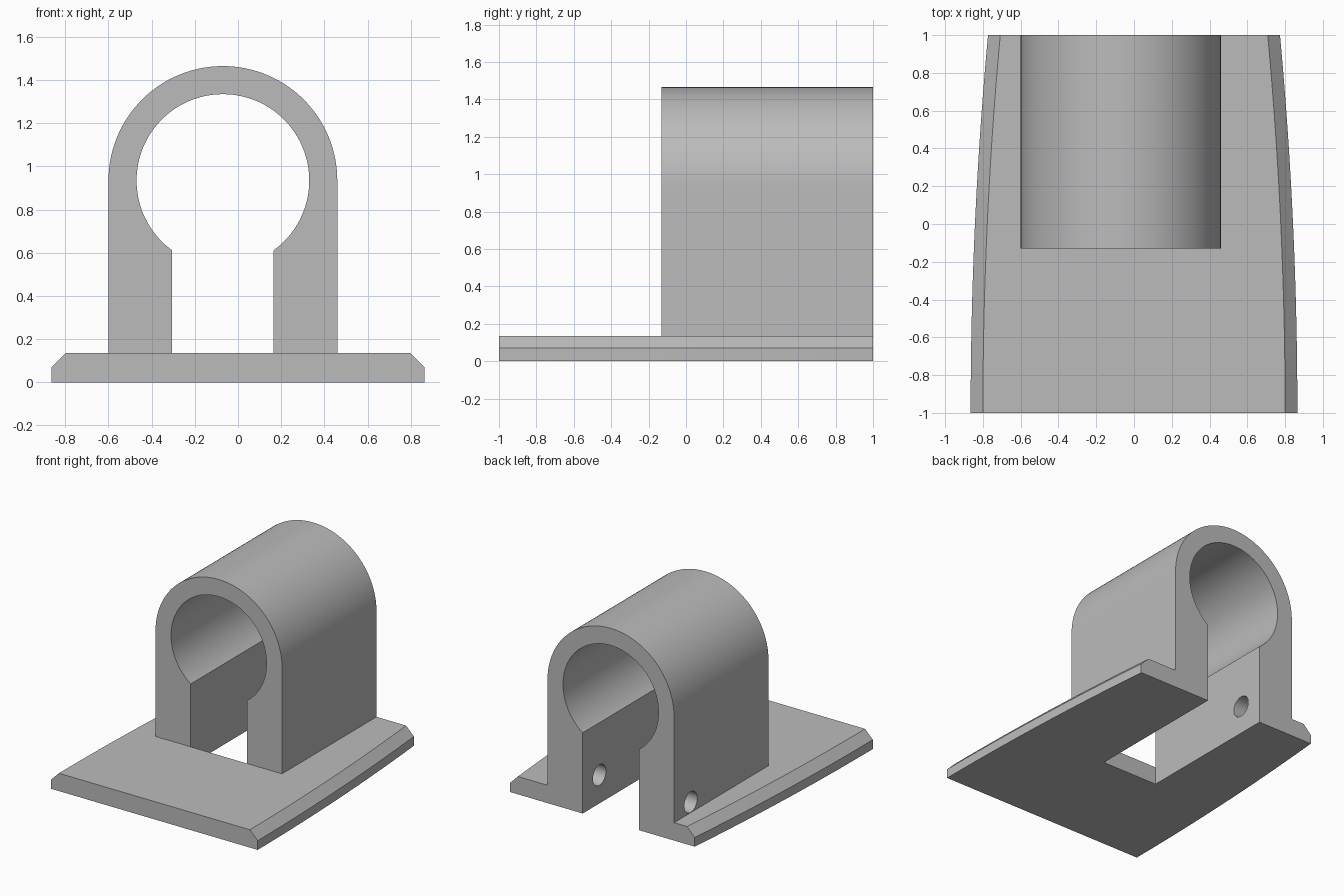
import bpy, bmesh, math

cube = bpy.data.objects.get("Cube")
if cube:
    bpy.data.objects.remove(cube, do_unlink=True)

CX, CZ = -0.07, 0.935            # bore centre
OUTER, BORE = 0.53, 0.40         # clamp and bore radii
FRONT, BACK = -0.13, 1.0         # clamp extent along y
SLOT = 0.235                     # half width of the slot
BASE_H, EDGE_H, CHAMFER = 0.135, 0.07, 0.065

grey = bpy.data.materials.new("plain grey")
grey.use_nodes = True
colour = (0.5, 0.5, 0.5, 1)
grey.diffuse_color = colour
grey.node_tree.nodes["Principled BSDF"].inputs["Base Color"].default_value = colour


def loft(name, sections):
    """Solid through matching closed cross-sections."""
    bm = bmesh.new()
    rings = [[bm.verts.new(p) for p in s] for s in sections]
    n = len(rings[0])
    for a, b in zip(rings, rings[1:]):
        for i in range(n):
            j = (i + 1) % n
            bm.faces.new((a[i], a[j], b[j], b[i]))
    bm.faces.new(rings[0])
    bm.faces.new(rings[-1])
    bmesh.ops.recalc_face_normals(bm, faces=bm.faces)
    mesh = bpy.data.meshes.new(name)
    bm.to_mesh(mesh)
    bm.free()
    mesh.materials.append(grey)
    obj = bpy.data.objects.new(name, mesh)
    bpy.context.collection.objects.link(obj)
    return obj


def extrude_y(name, profile, y0, y1):
    return loft(name, [[(x, y, z) for x, z in profile] for y in (y0, y1)])


def arc(radius, start, end, steps):
    angles = [math.radians(start + (end - start) * i / steps) for i in range(steps + 1)]
    return [(CX + radius * math.cos(a), CZ + radius * math.sin(a)) for a in angles]


def combine(target, tool, operation):
    mod = target.modifiers.new("combine", 'BOOLEAN')
    mod.operation, mod.solver, mod.object = operation, 'EXACT', tool
    bpy.context.view_layer.objects.active = target
    bpy.ops.object.modifier_apply(modifier=mod.name)
    bpy.data.objects.remove(tool, do_unlink=True)


# Base plate with bowed, chamfered sides
def base_section(y):
    w = 0.865 - 0.092 * ((y + 1) / 2) ** 2
    half = [(w, 0), (w, EDGE_H), (w - CHAMFER, BASE_H)]
    profile = half + [(-x, z) for x, z in reversed(half)]
    return [(x, y, z) for x, z in profile]


steps = 24
body = loft("clamp_bracket", [base_section(-1 + 2 * i / steps) for i in range(steps + 1)])

# Arched clamp block
arch = [(CX + OUTER, 0.03)] + arc(OUTER, 0, 180, 64) + [(CX - OUTER, 0.03)]
combine(body, extrude_y("arch", arch, FRONT, BACK), 'UNION')

# Keyhole: round bore above a slot that runs down through the base
half_angle = math.degrees(math.asin(SLOT / BORE))
keyhole = arc(BORE, -90 + half_angle, 270 - half_angle, 88)
keyhole += [(CX - SLOT, -0.2), (CX + SLOT, -0.2)]
combine(body, extrude_y("keyhole", keyhole, FRONT, BACK + 0.2), 'DIFFERENCE')

# Cross bolt hole: through the right leg, blind in the left one
circle = [2 * math.pi * i / 40 for i in range(40)]
bolt = loft("bolt_hole", [[(x, 0.8 + 0.078 * math.cos(a), 0.215 + 0.078 * math.sin(a))
                           for a in circle] for x in (-0.8, 0.37)])
combine(body, bolt, 'DIFFERENCE')

# Smooth curves, sharp edges
bpy.ops.object.select_all(action='DESELECT')
body.select_set(True)
bpy.context.view_layer.objects.active = body
bpy.ops.object.shade_smooth_by_angle(angle=math.radians(30))
